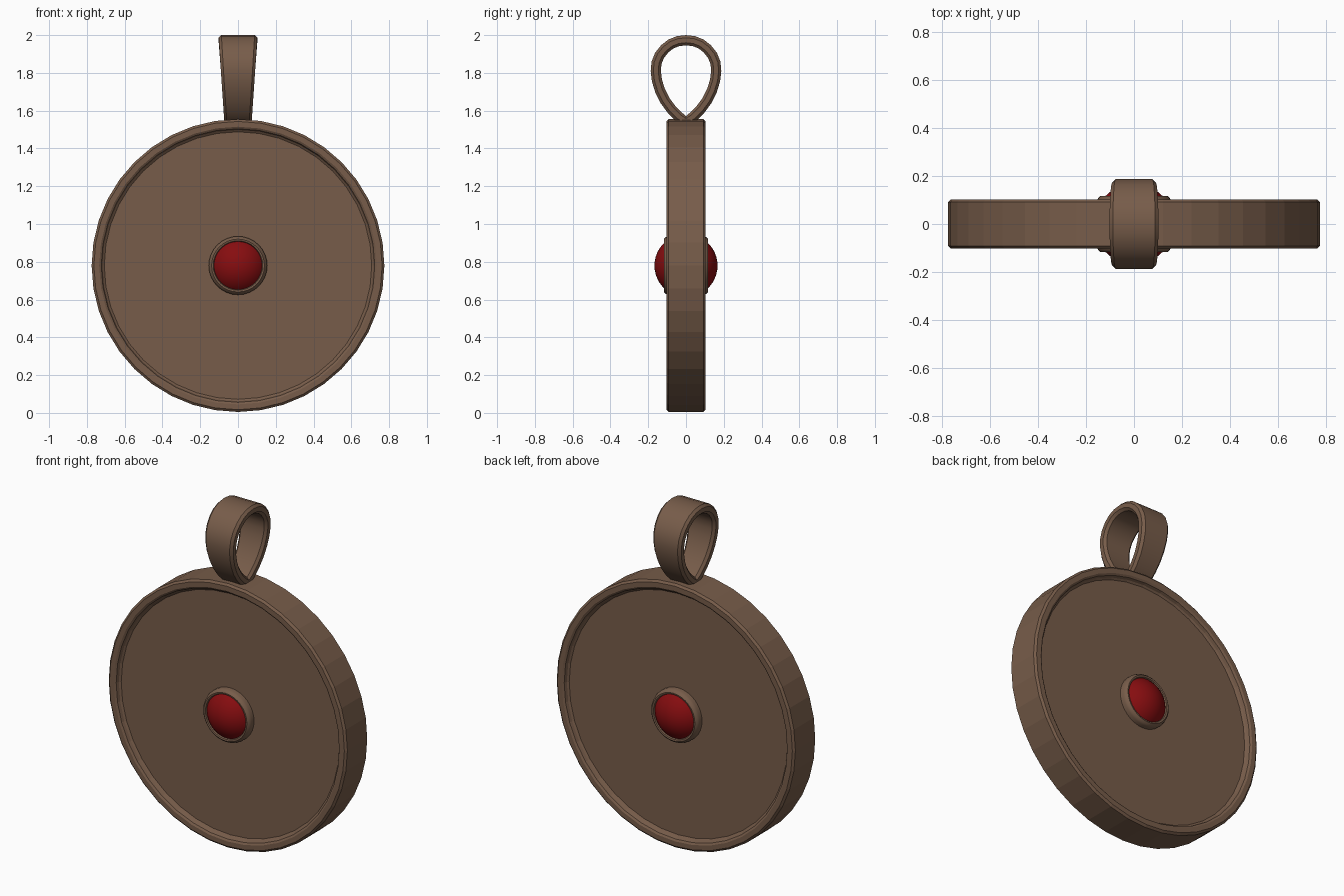
import bpy, bmesh, math
from mathutils import Vector

if "Cube" in bpy.data.objects:
    bpy.data.objects.remove(bpy.data.objects["Cube"])

CENTER_Z = 0.78


def material(name, rgb):
    m = bpy.data.materials.new(name)
    m.diffuse_color = (*rgb, 1)
    m.use_nodes = True
    m.node_tree.nodes["Principled BSDF"].inputs["Base Color"].default_value = m.diffuse_color
    return m


bronze = material("brown bronze", (0.185, 0.108, 0.068))
red = material("deep red", (0.24, 0.004, 0.005))


def finish(name, bm, mat, angle):
    bmesh.ops.remove_doubles(bm, verts=bm.verts, dist=1e-5)
    bmesh.ops.recalc_face_normals(bm, faces=bm.faces)
    mesh = bpy.data.meshes.new(name)
    bm.to_mesh(mesh)
    bm.free()
    mesh.materials.append(mat)
    ob = bpy.data.objects.new(name, mesh)
    bpy.context.collection.objects.link(ob)
    bpy.ops.object.select_all(action='DESELECT')
    ob.select_set(True)
    bpy.context.view_layer.objects.active = ob
    bpy.ops.object.shade_smooth_by_angle(angle=math.radians(angle))
    return ob


def lathe(name, profile, steps, mat, angle):
    """Spin (radius, y) points about the front-to-back axis of the disc."""
    bm = bmesh.new()
    vs = [bm.verts.new((0, y, CENTER_Z + r)) for r, y in profile]
    es = [bm.edges.new(p) for p in zip(vs, vs[1:])]
    bmesh.ops.spin(bm, geom=vs + es, cent=(0, 0, CENTER_Z), axis=(0, 1, 0),
                   angle=math.tau, steps=steps, use_duplicate=False)
    return finish(name, bm, mat, angle)


# Disc with a raised rim and recessed faces on both sides
half = [(0, -0.072), (0.708, -0.072), (0.718, -0.08), (0.724, -0.096),
        (0.735, -0.103), (0.763, -0.103), (0.775, -0.092)]
lathe("disc", half + [(r, -y) for r, y in reversed(half)], 40, bronze, 5)

# Rounded setting and domed stone on each side
for side, label in ((-1, "front"), (1, "back")):
    setting = [(0.155, 0.06), (0.155, 0.095), (0.15, 0.108), (0.14, 0.117),
               (0.131, 0.115), (0.126, 0.105), (0.126, 0.06)]
    lathe(label + "_setting", [(r, side * y) for r, y in setting], 32, bronze, 40)
    R = 0.167
    dome = [(R * math.sin(a), side * R * math.cos(a))
            for a in (math.radians(8 * i) for i in range(9))]
    lathe(label + "_stone", dome, 32, red, 40)

# Teardrop hanging loop, swept from a bevelled strip that widens upward
right = [(0, 1.973), (0.042, 1.968), (0.08, 1.953), (0.113, 1.927),
         (0.14, 1.893), (0.156, 1.853), (0.16, 1.81), (0.154, 1.76),
         (0.138, 1.708), (0.112, 1.655), (0.077, 1.607), (0.038, 1.568),
         (0, 1.545)]
path = right + [(-y, z) for y, z in reversed(right[1:-1])]
bm = bmesh.new()
rings = []
for i, (y, z) in enumerate(path):
    a, b = path[i - 1], path[(i + 1) % len(path)]
    d = Vector((b[0] - a[0], b[1] - a[1])).normalized()
    normal = Vector((0, -d.y, d.x))
    w = 0.072 + 0.03 * (z - 1.545) / 0.428
    t, c = 0.027, 0.014
    section = [(w - c, t), (w, t - c), (w, c - t), (w - c, -t),
               (c - w, -t), (-w, c - t), (-w, t - c), (c - w, t)]
    rings.append([bm.verts.new(Vector((u, y, z)) + normal * v) for u, v in section])
for i, ring in enumerate(rings):
    nxt = rings[(i + 1) % len(rings)]
    for k in range(8):
        j = (k + 1) % 8
        bm.faces.new((ring[k], ring[j], nxt[j], nxt[k]))
finish("hanging_loop", bm, bronze, 30)
